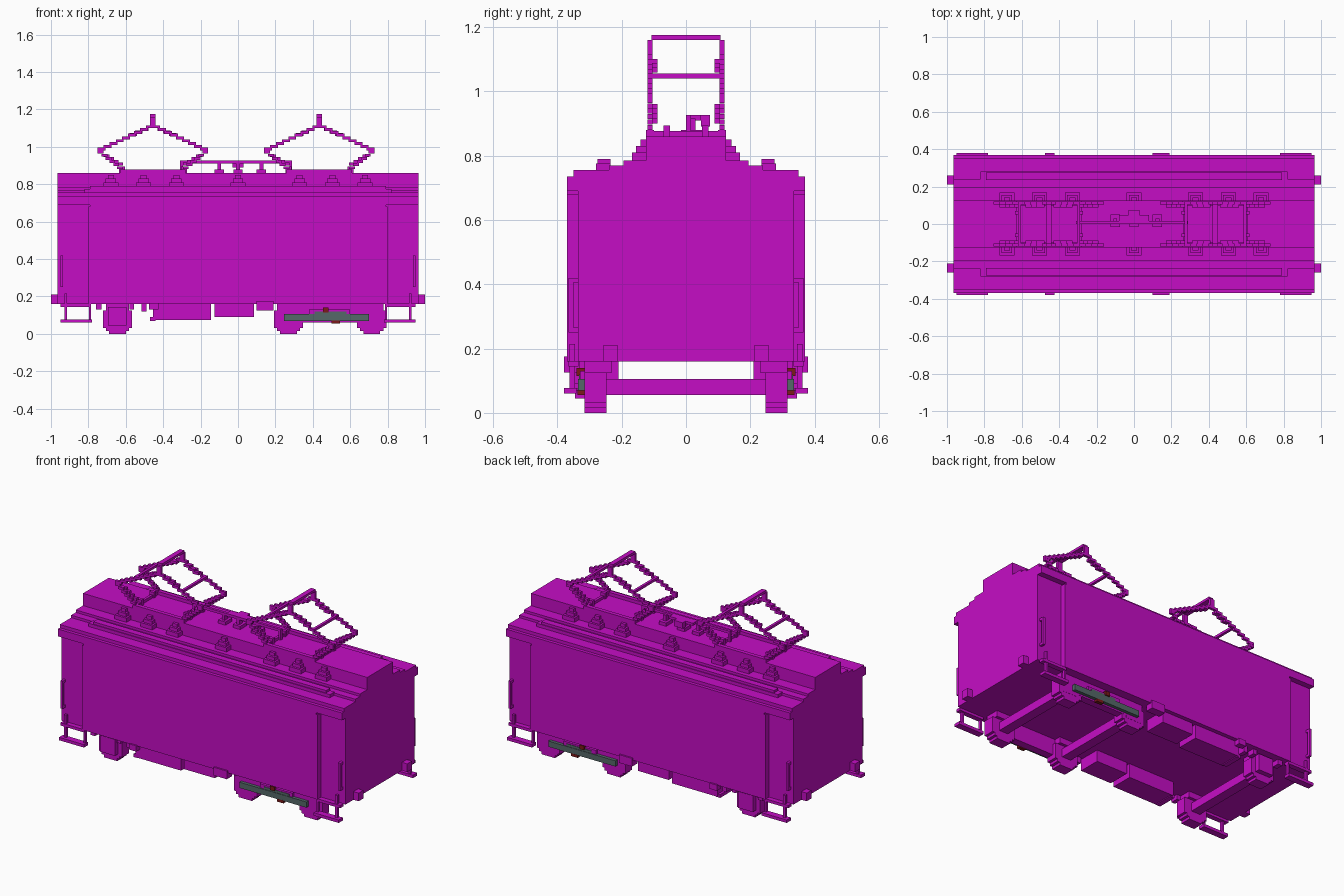
import bpy, bmesh
from mathutils import Matrix, Vector

cube = bpy.data.objects.get("Cube")
if cube:
    bpy.data.objects.remove(cube, do_unlink=True)

VOX = 1 / 64
SIDES = (-1, 1)


def material(name, color):
    m = bpy.data.materials.new(name)
    m.use_nodes = True
    m.diffuse_color = (*color, 1)
    node = next(n for n in m.node_tree.nodes if n.type == 'BSDF_PRINCIPLED')
    node.inputs["Base Color"].default_value = (*color, 1)
    node.inputs["Roughness"].default_value = 0.8
    return m


magenta = material("magenta", (0.56, 0.004, 0.56))
grey = material("slate grey", (0.09, 0.14, 0.14))
red = material("dark red", (0.2, 0.01, 0.01))


def finish(name, bm, mat):
    mesh = bpy.data.meshes.new(name)
    bm.to_mesh(mesh)
    bm.free()
    mesh.materials.append(mat)
    ob = bpy.data.objects.new(name, mesh)
    bpy.context.collection.objects.link(ob)
    return ob


def boxes(name, spans, mat=magenta):
    """One object from boxes given as (x0, x1, y0, y1, z0, z1)."""
    bm = bmesh.new()
    for x0, x1, y0, y1, z0, z1 in spans:
        place = Matrix.Translation(((x0 + x1) / 2, (y0 + y1) / 2, (z0 + z1) / 2))
        size = Matrix.Diagonal((abs(x1 - x0), abs(y1 - y0), abs(z1 - z0), 1))
        bmesh.ops.create_cube(bm, size=1, matrix=place @ size)
    return finish(name, bm, mat)


def both_sides(spans):
    """Repeat boxes mirrored across the length axis."""
    return [(a, b, s * c, s * d, e, f) for a, b, c, d, e, f in spans for s in SIDES]


def both_ends(spans):
    return [(s * a, s * b, c, d, e, f) for a, b, c, d, e, f in spans for s in SIDES]


def extrude_profile(name, half, length):
    """Extrude a mirrored (y, z) outline along x."""
    outline = half + [(-y, z) for y, z in reversed(half)]
    bm = bmesh.new()
    face = bm.faces.new([bm.verts.new((-length, y, z)) for y, z in outline])
    new = bmesh.ops.extrude_face_region(bm, geom=[face])["geom"]
    verts = [v for v in new if isinstance(v, bmesh.types.BMVert)]
    bmesh.ops.translate(bm, verts=verts, vec=Vector((2 * length, 0, 0)))
    bmesh.ops.recalc_face_normals(bm, faces=bm.faces)
    return finish(name, bm, magenta)


# Body: core, raised side walls between the cab doors, stepped roof with hood
boxes("body_core", [(-.965, .965, -.336, .336, .16, .70)])
boxes("side_wall", both_sides([(-.79, .79, .33, .37, .16, .70)]))
extrude_profile("roof", [(.37, .69), (.37, .735), (.35, .735), (.35, .755),
                         (.24, .755), (.24, .77), (.195, .77), (.195, .785),
                         (.125, .785), (.125, .86)], .965)
boxes("roof_gutter", both_sides([(-.82, .82, .235, .28, .75, .775),
                                 (-.79, .79, .235, .275, .77, .79)]))
boxes("door_handrail", both_ends(both_sides([(.935, .95, .35, .366, .25, .42),
                                             (.935, .95, .33, .366, .25, .265),
                                             (.935, .95, .33, .366, .405, .42),
                                             (.78, .80, .33, .37, .16, .68)])))

# Roof insulators in stepped blocks
studs = []
for x in (-.68, -.505, -.33, 0, .33, .505, .68):
    studs += [(x - .04, x + .04, .11, .168, .78, .81),
              (x - .028, x + .028, .115, .155, .81, .83),
              (x - .016, x + .016, .12, .142, .83, .85)]
boxes("roof_insulator", both_sides(studs))

# Conductor rail on the roof centre
rail = [(-.31, .29, 0, .016, .91, .926), (-.08, .08, .016, .047, .91, .926),
        (-.03, .03, .047, .075, .89, .926),
        (-.31, -.295, 0, .016, .86, .91), (.275, .29, 0, .016, .86, .91)]
for x in (-.10, 0, .125):
    rail += [(x - .025, x + .025, -.015, .05, .86, .88),
             (x - .01, x + .01, 0, .03, .88, .915)]
boxes("conductor_rail", rail)


def stair(start, end, y0, y1):
    """Stepped bar of small blocks between two (x, z) points."""
    (xa, za), (xb, zb) = start, end
    steps = max(1, round(abs(zb - za) / VOX))
    result = []
    for i in range(steps):
        x, x2 = (xa + (xb - xa) * k / steps for k in (i, i + 1))
        z = za + (zb - za) * (i + .5) / steps
        pad = VOX / 3 if xb > xa else -VOX / 3
        result.append((x - pad, x2 + pad, y0, y1, z - VOX / 2, z + VOX / 2))
    return result


# Pantographs: two diamond side frames, cross bars and a contact head
for c, label in ((-.455, "right"), (.435, "left")):
    arms, bars = [], []
    for s in SIDES:
        knee, foot = (c + s * .29, .98), (c + s * .165, .88)
        arms += stair(foot, knee, .104, .12)
        arms += stair(knee, (c, 1.115), .104, .12)
        arms += stair((c + s * .165, .90), (c + s * .26, .96), .088, .105)
        arms += stair((c + s * .12, 1.06), (c + s * .03, 1.10), .088, .105)
        bars += [(c + s * .15, c + s * .166, -.105, .105, 1.04, 1.055),
                 (c + s * .158, c + s * .174, -.11, .11, .86, .877),
                 (c + s * .15, c + s * .182, -.07, -.05, .86, .894),
                 (c + s * .15, c + s * .182, .05, .07, .86, .894)]
    arms += [(c - .175, c + .175, .10, .125, .855, .88),
             (c - .015, c + .015, .104, .12, 1.10, 1.16)]
    boxes(label + "_pantograph_arms", both_sides(arms))
    boxes(label + "_pantograph_bars",
          bars + [(c - .015, c + .015, -.108, .108, 1.16, 1.175)])

# Buffers and corner steps
boxes("buffer", both_ends(both_sides([(.95, 1.0, .212, .258, .16, .21)])))
boxes("corner_step", both_ends(both_sides([(.78, .95, .34, .38, .06, .078),
                                           (.785, .797, .345, .362, .07, .165),
                                           (.913, .928, .345, .362, .07, .215),
                                           (.785, .95, .335, .366, .145, .162)])))

# Wheels in stepped blocks, axle boxes and axle beams
wheels, axles = [], []
for x in (-.645, .27, .715):
    wheels += [(x - .045, x + .045, .248, .315, 0, .016),
               (x - .062, x + .062, .248, .315, .016, .032),
               (x - .078, x + .078, .248, .315, .032, .125),
               (x - .062, x + .062, .23, .315, .125, .162),
               (x - .05, x + .05, .31, .345 if x < 0 else .316, .045, .145)]
    axles.append((x - .03, x + .03, -.25, .25, .055, .105))
boxes("wheel", both_sides(wheels))
boxes("axle", axles)

# Bogie frame with grey bar and red brake parts
boxes("bogie_frame", both_sides([(.25, .75, .27, .316, .06, .162),
                                 (.38, .60, .31, .33, .105, .13)]))
boxes("bogie_bar", both_sides([(.245, .70, .315, .336, .07, .105),
                               (.41, .58, .315, .333, .10, .12)]), grey)
boxes("brake_part", both_sides([(.455, .485, .316, .34, .115, .14),
                                (.50, .545, .316, .337, .055, .072)]), red)

# Equipment boxes under the floor
boxes("underfloor_box", both_sides([(-.455, -.145, .21, .345, .075, .165),
                                    (-.47, -.44, .22, .34, .07, .09),
                                    (-.125, .085, .21, .345, .09, .165),
                                    (.10, .19, .33, .38, .125, .175),
                                    (-.475, -.425, .345, .38, .13, .165),
                                    (-.515, -.49, .30, .345, .12, .165),
                                    (-.58, -.555, .30, .345, .13, .165),
                                    (-.76, -.73, .30, .345, .13, .165)]))
